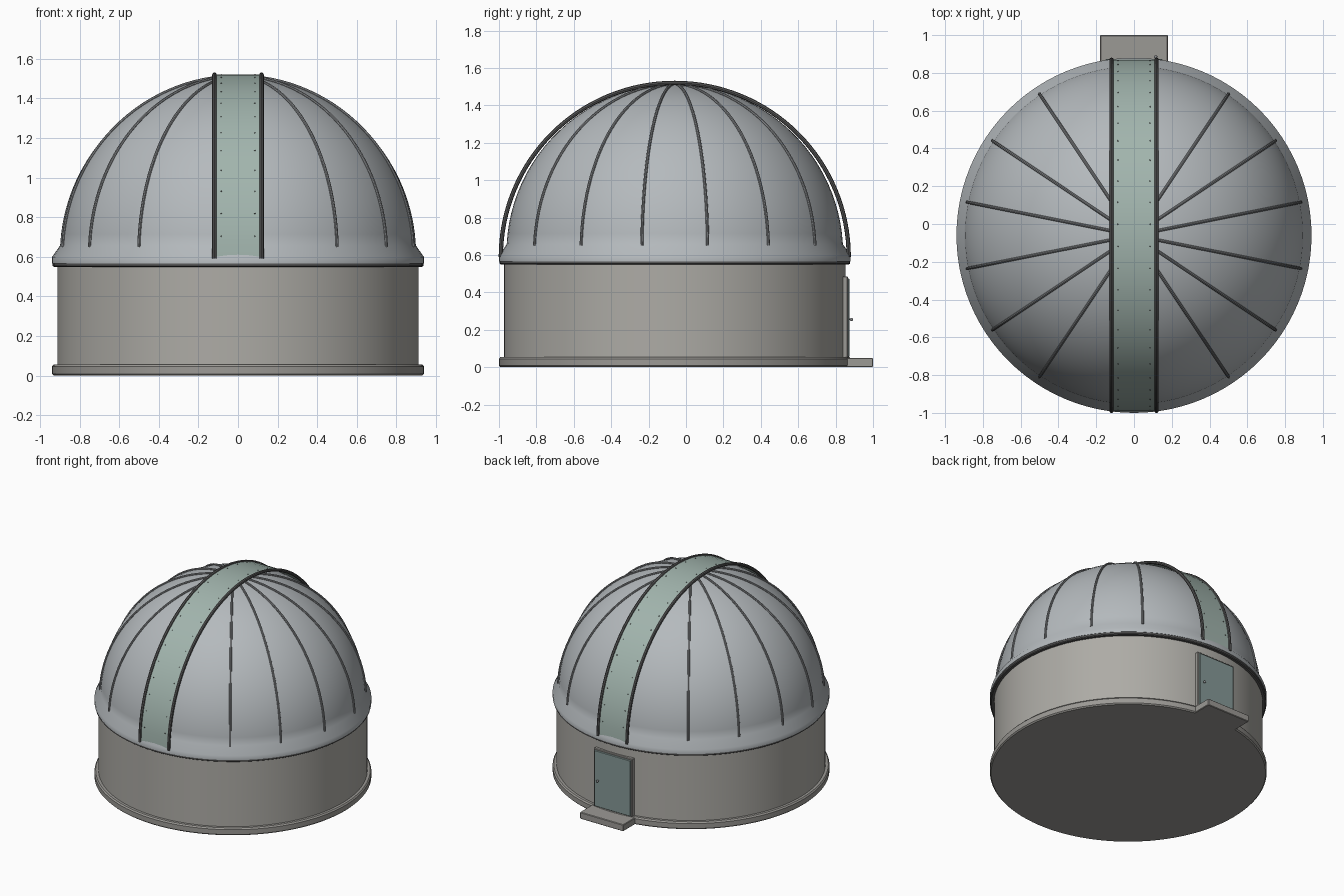
import bpy, bmesh, math
from mathutils import Vector, Matrix

if "Cube" in bpy.data.objects:
    bpy.data.objects.remove(bpy.data.objects["Cube"])

CY = -0.06  # centre of the round building in y


def material(name, rgb):
    m = bpy.data.materials.new(name)
    m.diffuse_color = (*rgb, 1)
    m.use_nodes = True
    m.node_tree.nodes["Principled BSDF"].inputs["Base Color"].default_value = m.diffuse_color
    return m


DOME = material("dome_grey", (0.46, 0.49, 0.51))
WALL = material("wall_warm_grey", (0.42, 0.41, 0.38))
BASE = material("base_grey", (0.33, 0.32, 0.30))
TEAL = material("shutter_green", (0.36, 0.46, 0.42))
DOOR = material("door_green", (0.24, 0.32, 0.31))
DARK = material("dark_metal", (0.10, 0.10, 0.10))
RIB = material("rib_grey", (0.25, 0.26, 0.27))


def finish(name, bm, mat, smooth=True):
    bmesh.ops.recalc_face_normals(bm, faces=bm.faces)
    me = bpy.data.meshes.new(name)
    bm.to_mesh(me)
    bm.free()
    ob = bpy.data.objects.new(name, me)
    bpy.context.collection.objects.link(ob)
    me.materials.append(mat)
    if smooth:
        bpy.ops.object.select_all(action='DESELECT')
        ob.select_set(True)
        bpy.context.view_layer.objects.active = ob
        bpy.ops.object.shade_smooth_by_angle(angle=math.radians(35))
    return ob


def lathe(name, profile, mat, steps=96):
    bm = bmesh.new()
    vs = [bm.verts.new((r, CY, z)) for r, z in profile]
    es = [bm.edges.new(p) for p in zip(vs, vs[1:])]
    bmesh.ops.spin(bm, geom=vs + es, cent=(0, CY, 0), axis=(0, 0, 1),
                   angle=2 * math.pi, steps=steps)
    bmesh.ops.remove_doubles(bm, verts=bm.verts, dist=1e-5)
    return finish(name, bm, mat)


def sweep(bm, rings):
    """Skin a list of closed rings and cap both ends."""
    rows = [[bm.verts.new(p) for p in ring] for ring in rings]
    n = len(rows[0])
    for a, b in zip(rows, rows[1:]):
        for i in range(n):
            bm.faces.new((a[i], a[(i + 1) % n], b[(i + 1) % n], b[i]))
    bm.faces.new(rows[0])
    bm.faces.new(rows[-1])


def arc_rings(section, cz, a0, a1, steps, turn=0.0):
    """Section of (sideways, radius) points carried along a vertical arc."""
    rot = Matrix.Rotation(turn, 3, 'Z')
    off = Vector((0, CY, cz))
    rings = []
    for k in range(steps + 1):
        a = math.radians(a0 + (a1 - a0) * k / steps)
        rings.append([rot @ Vector((s, -r * math.cos(a), r * math.sin(a))) + off
                      for s, r in section])
    return rings


def circle(cx, cr, rad, n=8):
    return [(cx + rad * math.cos(2 * math.pi * i / n),
             cr + rad * math.sin(2 * math.pi * i / n)) for i in range(n)]


def box(name, x0, x1, y0, y1, z0, z1, mat, bevel=0.004):
    bm = bmesh.new()
    bmesh.ops.create_cube(bm, size=1)
    for v in bm.verts:
        v.co = ((x0 + x1) / 2 + v.co.x * (x1 - x0), (y0 + y1) / 2 + v.co.y * (y1 - y0),
                (z0 + z1) / 2 + v.co.z * (z1 - z0))
    bmesh.ops.bevel(bm, geom=bm.edges[:], offset=bevel, segments=1, affect='EDGES')
    return finish(name, bm, mat, False)


# round building
lathe("base_plinth", [(0, 0), (0.932, 0), (0.94, 0.008), (0.94, 0.045),
                      (0.932, 0.055), (0.90, 0.055)], BASE)
lathe("drum_wall", [(0.913, 0.03), (0.913, 0.56)], WALL)
lathe("dome_track_ring", [(0.90, 0.549), (0.93, 0.549), (0.937, 0.554),
                          (0.937, 0.566), (0.90, 0.566)], DARK)

# dome with flared skirt
R, CZ = 0.90, 0.61
shell = [(0.90, 0.566), (0.94, 0.566), (0.94, 0.598)]
for k in range(25):
    a = math.radians(3 + 87 * k / 24)
    shell.append((R * math.cos(a) if k < 24 else 0, CZ + R * math.sin(a)))
lathe("dome_shell", shell, DOME)

# meridian ribs, leaving room for the shutter
bm = bmesh.new()
for side in (0, 180):
    for k in (-56.25, -33.75, -11.25, 11.25, 33.75, 56.25):
        sweep(bm, arc_rings(circle(0, R + 0.003, 0.008), CZ, 2.5, 88, 28,
                            math.radians(90 + side + k)))
finish("dome_ribs", bm, RIB)

# shutter strip over the dome
SZ = 0.59
bm = bmesh.new()
sweep(bm, arc_rings([(-0.118, 0.921), (0.118, 0.921), (0.118, 0.932), (-0.118, 0.932)],
                    SZ, 0.5, 179.5, 36))
finish("shutter_panel", bm, TEAL)

# rails along both shutter edges
bm = bmesh.new()
for sx in (-1, 1):
    sweep(bm, arc_rings(circle(sx * 0.119, 0.93, 0.0115), SZ, 0, 180, 64))
finish("shutter_rails", bm, DARK)

# rivets along the shutter
bm = bmesh.new()
for k in range(24):
    a = math.radians(7 + 166 * k / 23)
    for x in (-0.085, 0.085):
        p = (x, CY - 0.932 * math.cos(a), SZ + 0.932 * math.sin(a))
        bmesh.ops.create_icosphere(bm, subdivisions=1, radius=0.0035,
                                   matrix=Matrix.Translation(p))
finish("shutter_rivets", bm, DARK)

# back door, frame and step
box("door_frame", -0.16, 0.16, 0.80, 0.866, 0.05, 0.485, BASE)
box("door_panel", -0.15, 0.15, 0.82, 0.874, 0.055, 0.475, DOOR)
box("door_step", -0.18, 0.18, 0.78, 1.0, 0.0, 0.05, BASE)

# door knob
bm = bmesh.new()
bmesh.ops.create_cone(bm, cap_ends=True, segments=10, radius1=0.004, radius2=0.004, depth=0.02,
                      matrix=Matrix.Translation((0.115, 0.876, 0.255)) @ Matrix.Rotation(math.pi / 2, 4, 'X'))
bmesh.ops.create_uvsphere(bm, u_segments=12, v_segments=8, radius=0.009,
                          matrix=Matrix.Translation((0.115, 0.885, 0.255)))
finish("door_knob", bm, RIB)
